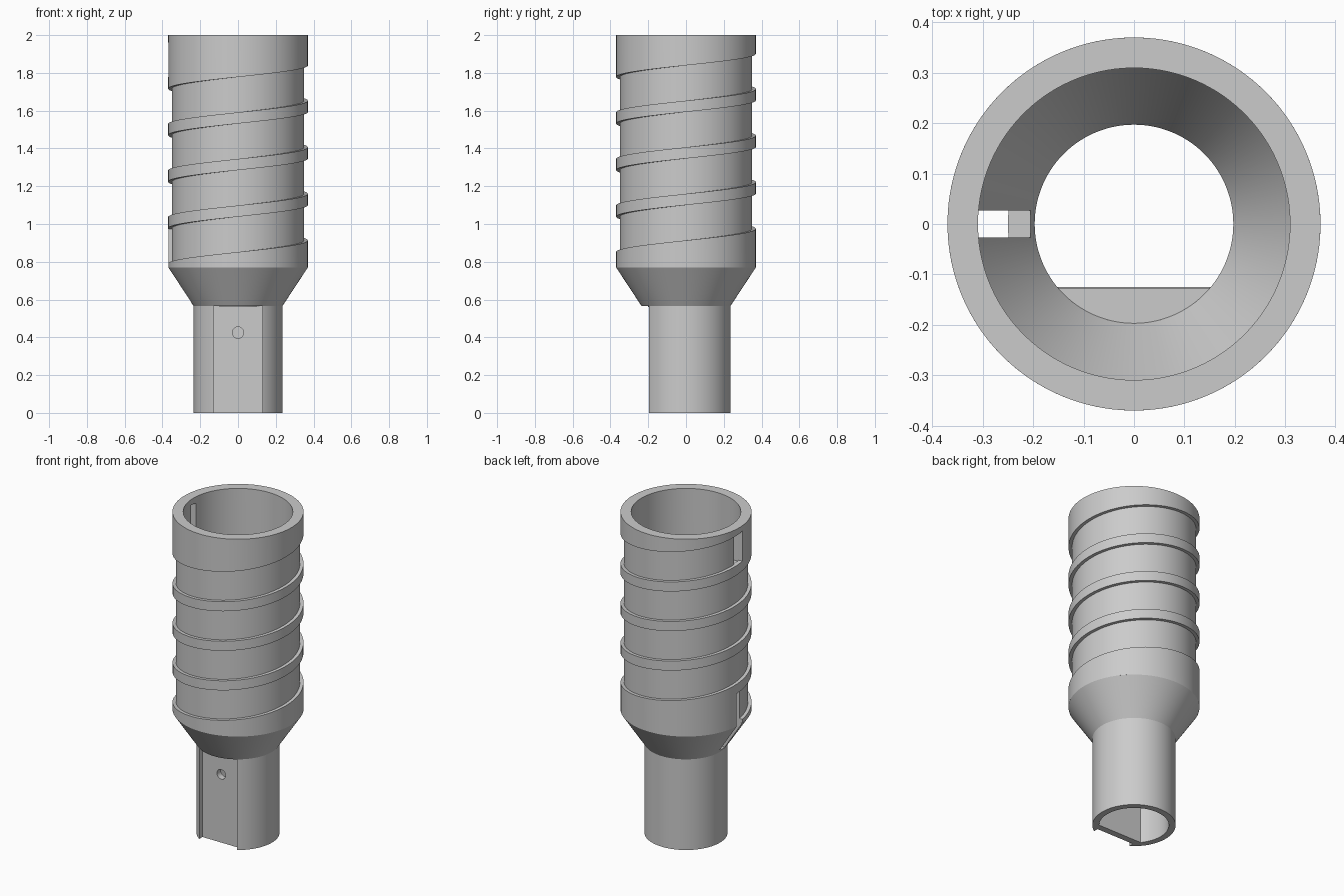
import bpy, math

if "Cube" in bpy.data.objects:
    bpy.data.objects.remove(bpy.data.objects["Cube"], do_unlink=True)

SEG = 128          # facets per turn
PITCH = 0.2465     # rise of the spiral per turn
GAP = 0.0125       # half width of the cable slots, in turns

# Single grey plastic
grey = bpy.data.materials.new("plain_grey")
grey.use_nodes = True
colour = (0.6, 0.6, 0.6, 1)
grey.diffuse_color = colour
grey.node_tree.nodes["Principled BSDF"].inputs["Base Color"].default_value = colour


def loft(name, rings, wrap=False):
    """Solid joining consecutive rings of points; wraps round or is capped."""
    n, count = len(rings[0]), len(rings)
    verts = [p for ring in rings for p in ring]
    faces = []
    for k in range(count if wrap else count - 1):
        a, b = k * n, (k + 1) % count * n
        for i in range(n):
            j = (i + 1) % n
            faces.append((a + i, a + j, b + j, b + i))
    if not wrap:
        faces.append(tuple(range(n))[::-1])
        faces.append(tuple(range((count - 1) * n, count * n)))
    mesh = bpy.data.meshes.new(name)
    mesh.from_pydata(verts, [], faces)
    mesh.materials.append(grey)
    obj = bpy.data.objects.new(name, mesh)
    bpy.context.collection.objects.link(obj)
    return obj


def arc(r, start, end):
    return [(r * math.cos(start + (end - start) * i / SEG),
             r * math.sin(start + (end - start) * i / SEG))
            for i in range(SEG + 1)]


def at(points, z):
    return [(x, y, z) for x, y in points]


def d_shape(r, edge, flat):
    """Circle cut at y = edge, closed by a flat side at y = flat."""
    a = math.asin(edge / r)
    w = 0.13 if flat != edge else 0.1
    return arc(r, a, math.pi - a) + [(-w, flat), (w, flat)]


def box(name, x0, x1, y0, y1, z0, z1):
    base = [(x0, y0), (x1, y0), (x1, y1), (x0, y1)]
    return loft(name, [at(base, z0), at(base, z1)])


def strip(name, start, end, inner, low, high):
    """Band wound round the barrel between two heights, s counted in turns."""
    steps = round((end - start) * SEG)
    rings = []
    for i in range(steps + 1):
        s = start + (end - start) * i / steps
        c, d = math.cos(math.pi + math.tau * s), math.sin(math.pi + math.tau * s)
        rings.append([(r * c, r * d, z) for r, z in
                      ((inner, low(s)), (inner, high(s)),
                       (0.37, high(s)), (0.37, low(s)))])
    return loft(name, rings)


def cut(obj, cutter):
    mod = obj.modifiers.new(cutter.name, "BOOLEAN")
    mod.operation = "DIFFERENCE"
    mod.solver = "MANIFOLD"
    mod.object = cutter
    graph = bpy.context.evaluated_depsgraph_get()
    mesh = bpy.data.meshes.new_from_object(obj.evaluated_get(graph))
    obj.modifiers.clear()
    obj.data = mesh
    bpy.data.objects.remove(cutter, do_unlink=True)


def channel_floor(s):
    return 0.79 + PITCH * (s + 1)


def channel_roof(s):
    return 0.977 + PITCH * s


# Barrel wall and flared shoulder, with the two cable slots
profile = ((0.235, 0.565), (0.37, 0.77), (0.35, 0.77), (0.35, 1.99),
           (0.31, 1.99), (0.31, 0.785), (0.197, 0.575), (0.197, 0.565))
barrel = loft("barrel", [at(arc(r, 0, math.tau)[:-1], z) for r, z in profile], True)
cut(barrel, box("lower_slot", -0.5, -0.205, -0.027, 0.027, 0.588, 0.975))
cut(barrel, box("upper_slot", -0.5, -0.25, -0.027, 0.027, 1.772, 1.964))

# Raised bands that leave a spiral channel between them
lower_collar = strip("lower_collar", GAP - 1, -GAP, 0.345,
                     lambda s: 0.77, channel_floor)
spiral_rib = strip("spiral_rib", -0.02, 3.02, 0.345, channel_roof, channel_floor)
upper_collar = strip("upper_collar", 3 + GAP, 4 + GAP, 0.3095,
                     channel_roof, lambda s: 2.0)

# Shank: hollow, with a recessed flat and a screw hole at the front
outside = d_shape(0.235, -0.196, -0.165)
inside = d_shape(0.197, -0.125, -0.125)
shank = loft("shank", [at(outside, 0), at(outside, 0.565),
                       at(inside, 0.565), at(inside, 0)], True)
hole = [(0.03 * math.cos(t * math.pi / 16), 0.425 + 0.03 * math.sin(t * math.pi / 16))
        for t in range(32)]
cut(shank, loft("screw_hole", [[(x, y, z) for x, z in hole] for y in (-0.05, -0.3)]))

# Thin ceiling closing the recess under the shoulder
ceiling = arc(0.2, math.pi + 0.688, math.tau - 0.688)
recess_ceiling = loft("recess_ceiling", [at(ceiling, 0.56), at(ceiling, 0.572)])

bpy.ops.object.select_all(action="DESELECT")
for part in (barrel, lower_collar, spiral_rib, upper_collar, shank, recess_ceiling):
    part.select_set(True)
bpy.context.view_layer.objects.active = barrel
bpy.ops.object.shade_smooth_by_angle(angle=math.radians(25))
